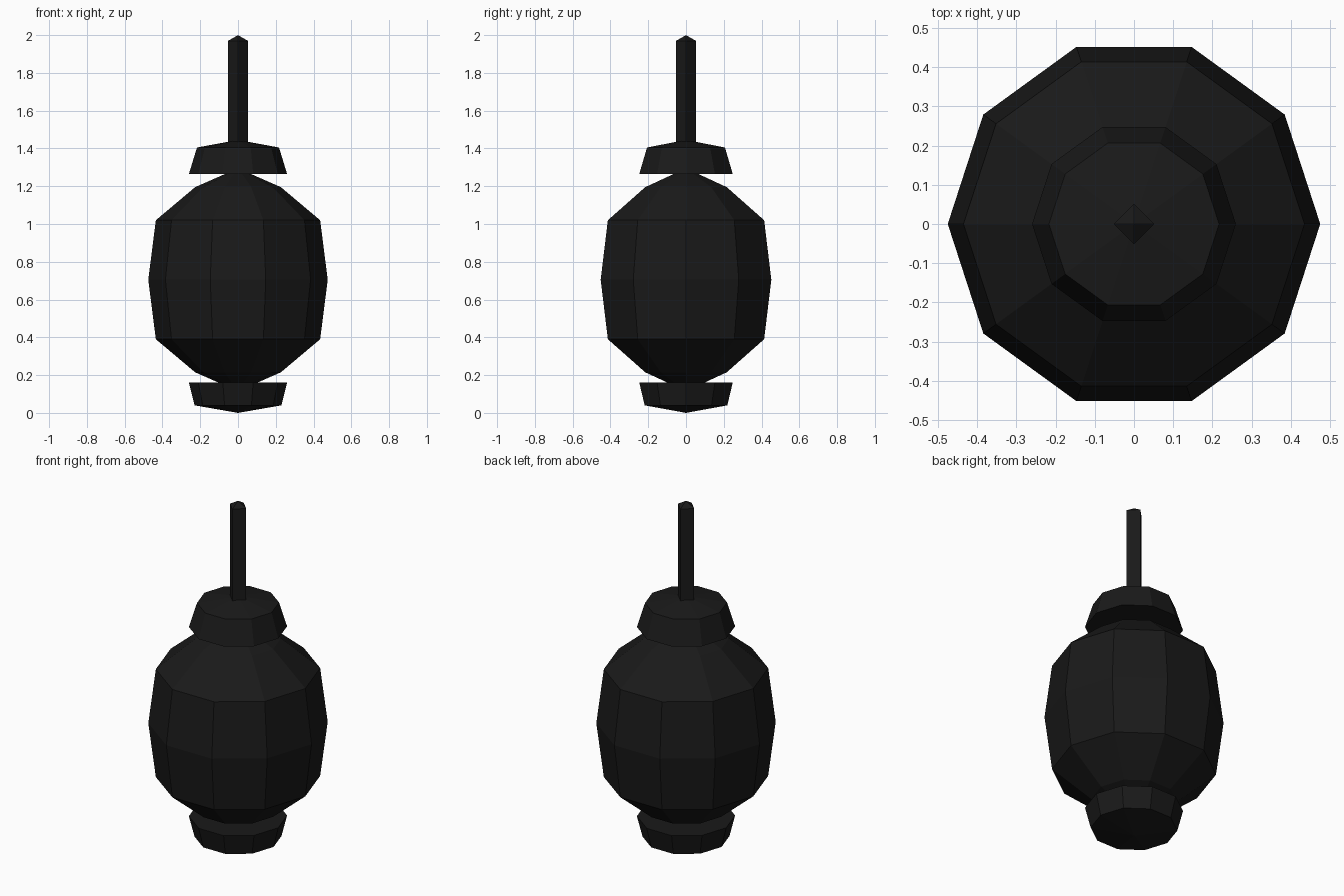
import bpy, bmesh, math

if "Cube" in bpy.data.objects:
    bpy.data.objects.remove(bpy.data.objects["Cube"])

mat = bpy.data.materials.new("black")
mat.diffuse_color = (0.01, 0.01, 0.01, 1)
mat.use_nodes = True
mat.node_tree.nodes["Principled BSDF"].inputs["Base Color"].default_value = mat.diffuse_color


def lathe(name, profile, sides):
    """Revolve (radius, z) points, listed bottom to top, into a flat-shaded solid."""
    bm = bmesh.new()
    rings = []
    for r, z in profile:
        if r == 0:
            rings.append([bm.verts.new((0, 0, z))] * sides)
        else:
            rings.append([bm.verts.new((r * math.cos(a), r * math.sin(a), z))
                          for a in (2 * math.pi * i / sides for i in range(sides))])
    for lo, hi in zip(rings, rings[1:]):
        for i in range(sides):
            j = (i + 1) % sides
            loop = list(dict.fromkeys((lo[i], lo[j], hi[j], hi[i])))
            bm.faces.new(loop)
    bmesh.ops.recalc_face_normals(bm, faces=bm.faces[:])
    mesh = bpy.data.meshes.new(name)
    bm.to_mesh(mesh)
    bm.free()
    mesh.materials.append(mat)
    obj = bpy.data.objects.new(name, mesh)
    bpy.context.collection.objects.link(obj)
    return obj


# Rounded ten-sided body
lathe("lantern_body", [(0, 0.115), (0.227, 0.215), (0.435, 0.39), (0.475, 0.705),
                       (0.435, 1.02), (0.227, 1.195), (0, 1.295)], 10)

# Flared collars above and below the body
lathe("top_collar", [(0, 1.265), (0.26, 1.265), (0.217, 1.405), (0, 1.445)], 10)
lathe("bottom_collar", [(0, 0.0), (0.23, 0.04), (0.26, 0.16), (0, 0.16)], 10)

# Square hanging rod with a pointed tip
lathe("hanging_rod", [(0, 1.38), (0.052, 1.41), (0.052, 1.97), (0, 2.0)], 4)
